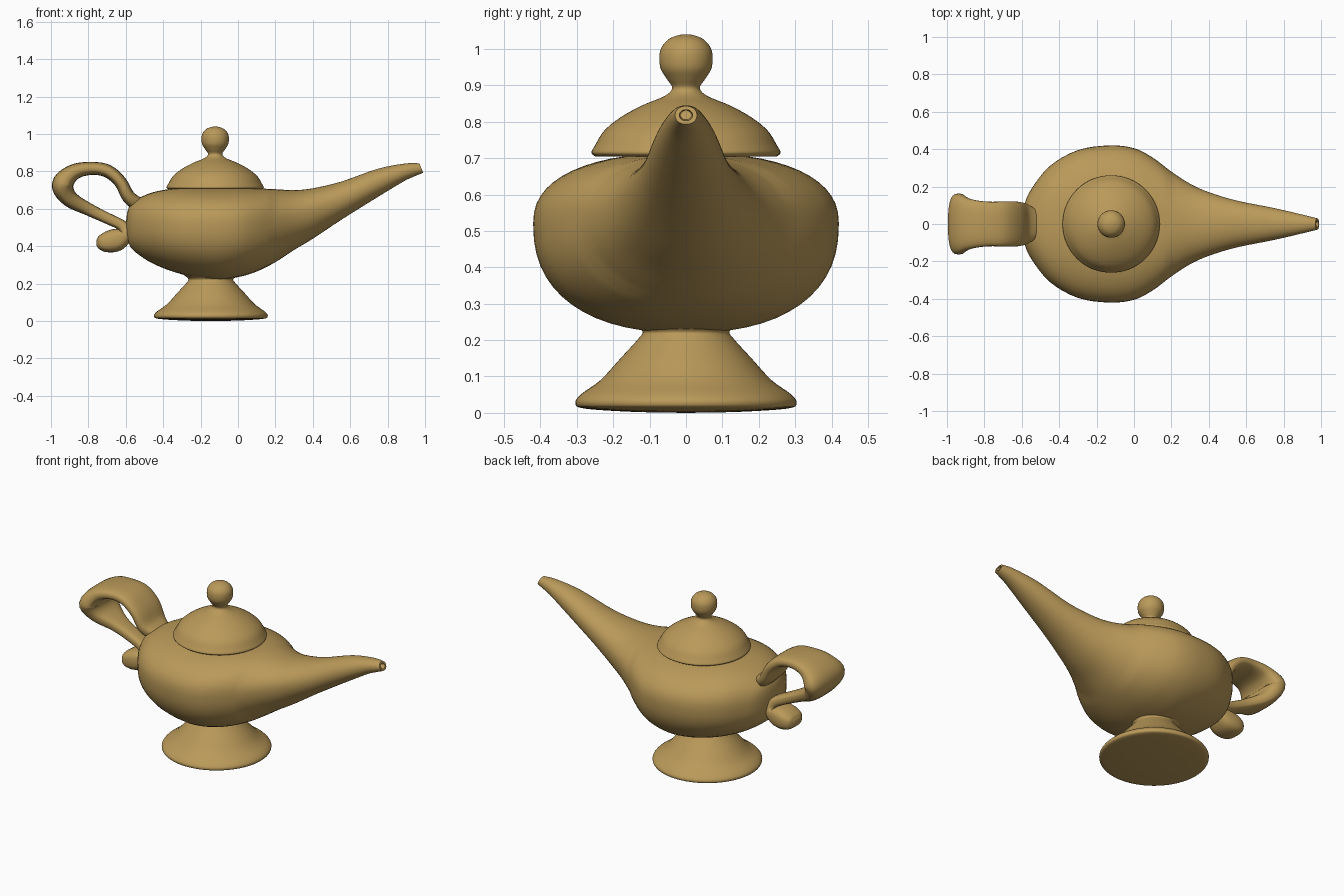
import bpy
import bmesh
from math import sin, cos, pi, copysign
from mathutils import Vector

default = bpy.data.objects.get("Cube")
if default:
    bpy.data.objects.remove(default, do_unlink=True)

brass = bpy.data.materials.new("antique brass")
brass.use_nodes = True
colour = (0.49, 0.32, 0.10, 1)
brass.diffuse_color = colour
brass.node_tree.nodes["Principled BSDF"].inputs["Base Color"].default_value = colour


def smooth_rows(rows, steps):
    """Pass a smooth curve through rows of numbers."""
    pts = [Vector(r) for r in rows]
    result = []
    for i in range(len(pts) - 1):
        a, b, c, d = pts[max(i - 1, 0)], pts[i], pts[i + 1], pts[min(i + 2, len(pts) - 1)]
        for s in range(steps):
            t = s / steps
            result.append(b + (c - a) * (t / 2)
                          + (a * 2 - b * 5 + c * 4 - d) * (t * t / 2)
                          + (b * 3 - a - c * 3 + d) * (t ** 3 / 2))
    result.append(pts[-1])
    return result


def power(value, exponent):
    return copysign(abs(value) ** exponent, value)


def loft(name, rings, angle=40):
    """Skin closed rings of points into a capped, smooth object."""
    bm = bmesh.new()
    loops = [[bm.verts.new(p) for p in ring] for ring in rings]
    count = len(loops[0])
    for low, high in zip(loops, loops[1:]):
        for i in range(count):
            j = (i + 1) % count
            bm.faces.new((low[i], low[j], high[j], high[i]))
    bm.faces.new(loops[0][::-1])
    bm.faces.new(loops[-1])
    bmesh.ops.remove_doubles(bm, verts=bm.verts, dist=0.0001)
    bmesh.ops.recalc_face_normals(bm, faces=bm.faces)
    mesh = bpy.data.meshes.new(name)
    bm.to_mesh(mesh)
    bm.free()
    mesh.materials.append(brass)
    obj = bpy.data.objects.new(name, mesh)
    bpy.context.collection.objects.link(obj)
    bpy.ops.object.select_all(action="DESELECT")
    obj.select_set(True)
    bpy.context.view_layer.objects.active = obj
    bpy.ops.object.shade_smooth_by_angle(angle=angle * pi / 180)
    return obj


def turned(name, centre, profile, sides=64):
    """Spin a radius and height profile around a vertical axis."""
    angles = [2 * pi * i / sides for i in range(sides)]
    return loft(name, [[(centre + max(r, 0.0005) * cos(a), max(r, 0.0005) * sin(a), z)
                        for a in angles] for r, z in smooth_rows(profile, 4)])


# Bowl and spout in one skin: x, half width, top, widest height, bottom
stations = [
    (-.6, .02, .52, .5, .48), (-.587, .1, .6, .51, .42),
    (-.55, .185, .645, .515, .37), (-.45, .31, .69, .52, .305),
    (-.3, .395, .713, .52, .25), (-.13, .42, .715, .52, .22),
    (0, .405, .715, .52, .235), (.1, .355, .71, .53, .265),
    (.2, .28, .705, .54, .315), (.3, .215, .7, .56, .38),
    (.4, .17, .71, .59, .44), (.55, .125, .745, .645, .54),
    (.75, .085, .815, .74, .665), (.9, .05, .843, .8, .755),
    (.98, .03, .843, .818, .793)]


def body_ring(station, scale=1.0, shift=0.0):
    x, width, top, middle, bottom = station
    ring = []
    for i in range(56):
        a = 2 * pi * i / 56
        reach = top - middle if sin(a) > 0 else middle - bottom
        fullness = 0.85 if x < 0.2 else 0.95
        z = middle + scale * reach * power(sin(a), fullness)
        # The mouth of the spout leans so that its lower lip sticks out
        lean = (middle - z) * 0.4 * max(0, x - 0.9) / 0.08
        ring.append((x + shift + lean, scale * width * power(cos(a), fullness), z))
    return ring


rows = smooth_rows(stations, 4)
mouth = rows[-1]
loft("bowl_and_spout", [body_ring(r) for r in rows]
     + [body_ring(mouth, 0.6), body_ring(mouth, 0.5, -0.06)])

# Flared foot
turned("foot", -.145, [(.15, .25), (.12, .225), (.13, .205), (.18, .15), (.235, .09),
                       (.29, .05), (.304, .026), (.28, .012), (.15, .003), (0, 0)])

# Domed lid with its knob
turned("lid", -.122, [(.25, .705), (.26, .715), (.25, .735), (.225, .775), (.18, .812),
                      (.12, .845), (.06, .87), (.038, .892), (.053, .918), (.071, .95),
                      (.071, .995), (.05, 1.025), (.02, 1.038), (0, 1.04)])

# Strap handle that flares at the bend and curls at its tail:
# x, height, half width, half thickness
strap = smooth_rows([
    (-.53, .62, .08, .04), (-.585, .665, .11, .036), (-.63, .745, .12, .034),
    (-.7, .803, .12, .035), (-.79, .816, .12, .035), (-.88, .795, .135, .043),
    (-.937, .73, .163, .058), (-.9, .655, .12, .045), (-.8, .598, .065, .034),
    (-.7, .55, .05, .03), (-.62, .51, .055, .03), (-.6, .468, .07, .04),
    (-.645, .436, .08, .06), (-.7, .423, .08, .056), (-.74, .42, .065, .038),
    (-.757, .42, .03, .015)], 5)
strap_rings = []
for i, (x, z, width, thick) in enumerate(strap):
    ahead, behind = strap[min(i + 1, len(strap) - 1)], strap[max(i - 1, 0)]
    along = Vector((ahead[0] - behind[0], 0, ahead[1] - behind[1])).normalized()
    across = Vector((-along.z, 0, along.x))
    strap_rings.append([
        Vector((x, width * power(cos(a), 0.7), z)) + across * thick * power(sin(a), 0.7)
        for a in (2 * pi * k / 28 for k in range(28))])
loft("handle", strap_rings, 60)
